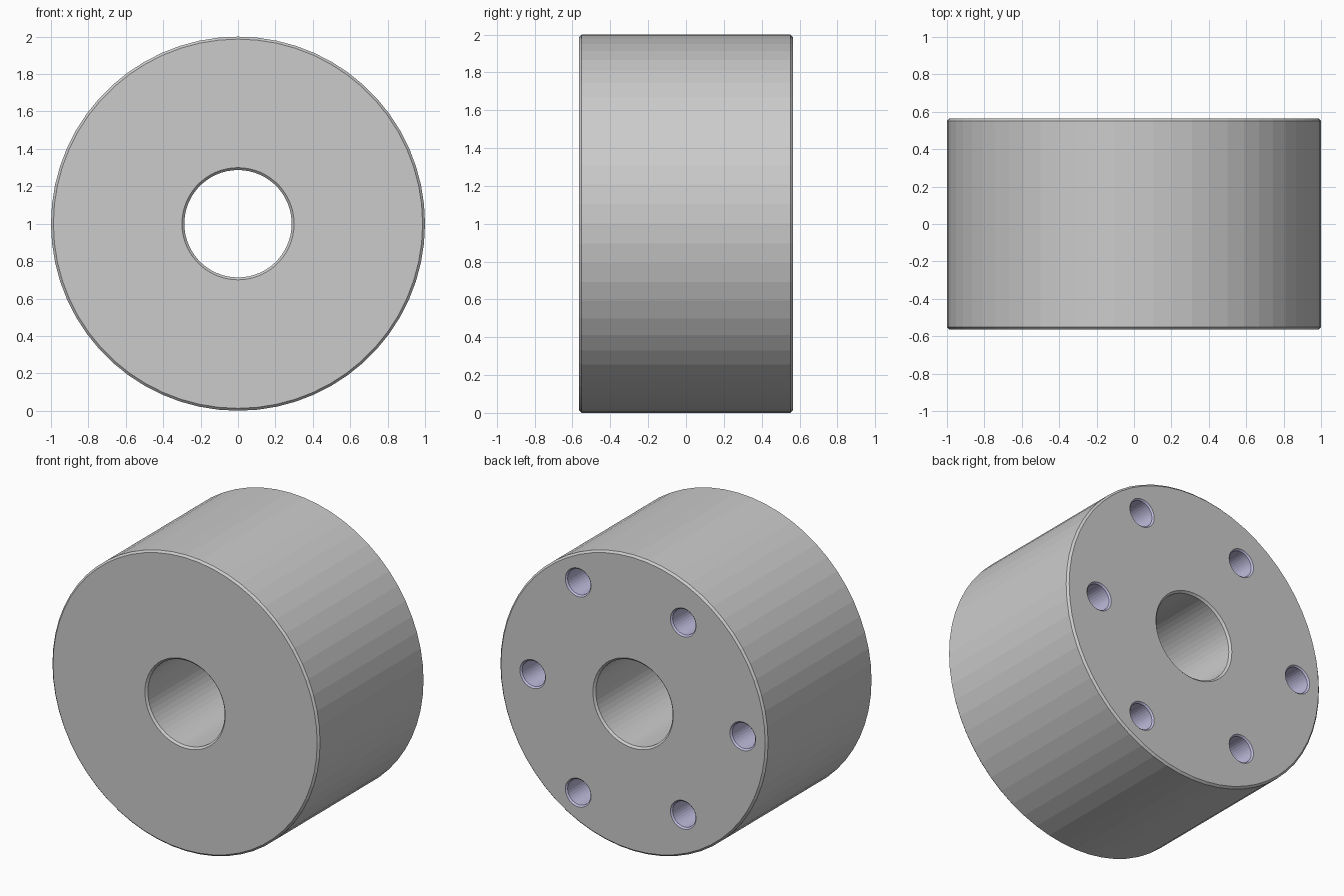
import bpy, bmesh
from math import sin, cos, pi, radians

if "Cube" in bpy.data.objects:
    bpy.data.objects.remove(bpy.data.objects["Cube"])

HALF = 0.565      # half width of the roller
CH = 0.013        # edge chamfer


def lathe(name, profile, segs, centre=(0, 0, 0), closed=False):
    """Spin (radius, y) points around the y axis; open profiles get end caps."""
    bm = bmesh.new()
    rings = []
    for r, y in profile:
        rings.append([bm.verts.new((r * cos(2 * pi * i / segs), y, r * sin(2 * pi * i / segs)))
                      for i in range(segs)])
    pairs = list(zip(rings, rings[1:]))
    if closed:
        pairs.append((rings[-1], rings[0]))
    else:
        bm.faces.new(rings[0])
        bm.faces.new(rings[-1])
    for a, b in pairs:
        for i in range(segs):
            j = (i + 1) % segs
            bm.faces.new((a[i], a[j], b[j], b[i]))
    bmesh.ops.recalc_face_normals(bm, faces=bm.faces[:])
    me = bpy.data.meshes.new(name)
    bm.to_mesh(me)
    bm.free()
    ob = bpy.data.objects.new(name, me)
    ob.location = centre
    bpy.context.collection.objects.link(ob)
    return ob


# Roller body with chamfered rim and bore
R, B = 1.0, 0.287
body = lathe("roller_body", [
    (R - CH, -HALF), (R, -HALF + CH), (R, HALF - CH), (R - CH, HALF),
    (B + CH, HALF), (B, HALF - CH), (B, -HALF + CH), (B + CH, -HALF),
], 60, (0, 0, 1), closed=True)
body.data.materials.append(None)

# Six blind bolt holes in the back face, alternating between two radii
tint = bpy.data.materials.new("hole_lining")
tint.diffuse_color = (0.52, 0.5, 0.72, 1)
tint.use_nodes = True
tint.node_tree.nodes["Principled BSDF"].inputs["Base Color"].default_value = tint.diffuse_color
HOLE, HC, DEPTH = 0.086, 0.01, 0.5
for k in range(6):
    ang = radians(60 * k)
    ring = 0.75 if k % 2 == 0 else 0.82
    cutter = lathe(f"hole_cutter_{k + 1}", [
        (HOLE, HALF - DEPTH), (HOLE, HALF - HC), (HOLE + 2 * HC, HALF + HC),
    ], 32, (ring * cos(ang), 0, 1 + ring * sin(ang)))
    cutter.data.materials.append(tint)
    cutter.hide_render = True
    cutter.hide_viewport = True
    mod = body.modifiers.new(f"bolt_hole_{k + 1}", 'BOOLEAN')
    mod.operation = 'DIFFERENCE'
    mod.solver = 'EXACT'
    mod.material_mode = 'TRANSFER'
    mod.object = cutter
